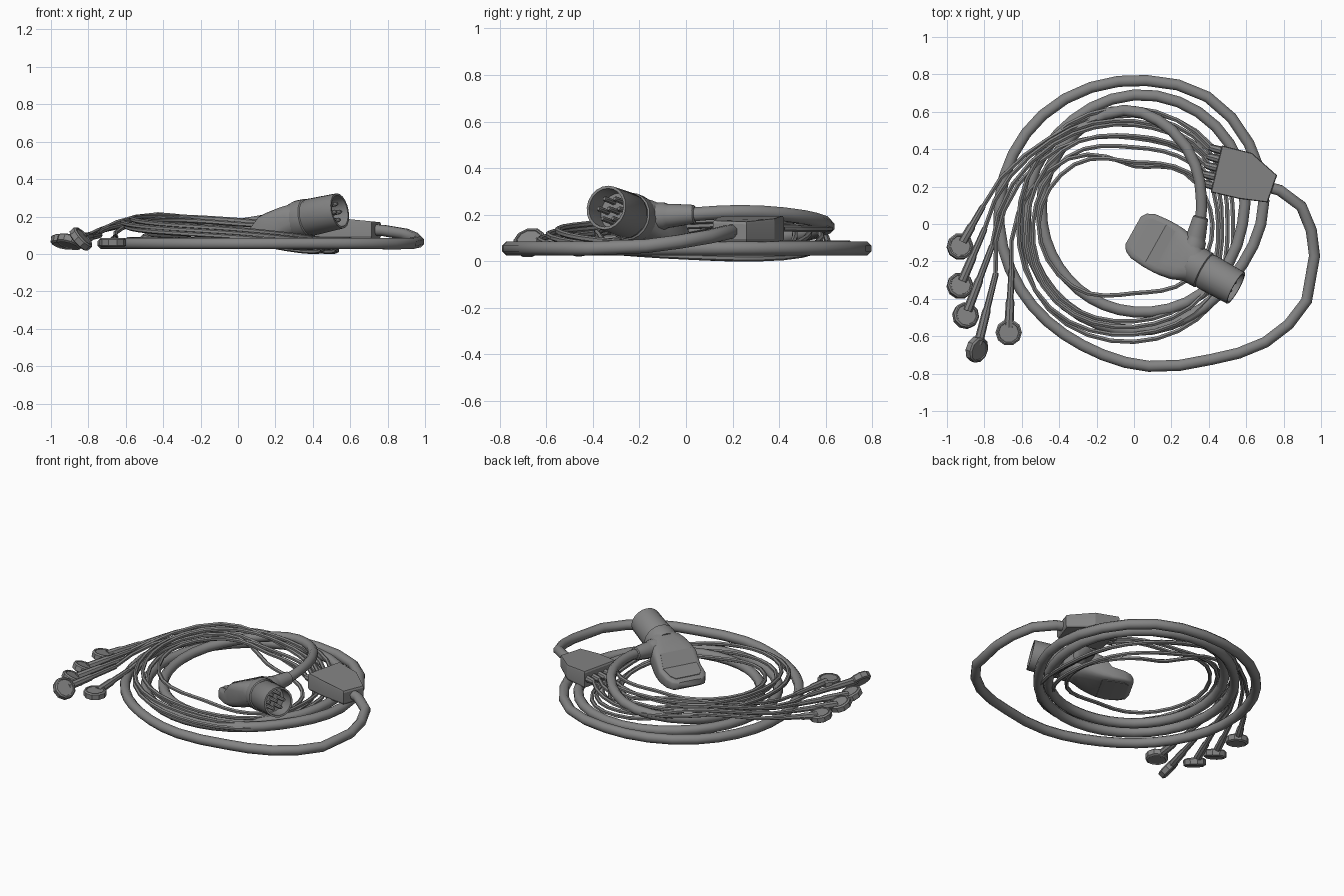
import bpy, bmesh, math
from mathutils import Vector

cube = bpy.data.objects.get("Cube")
if cube:
    bpy.data.objects.remove(cube)

grey = bpy.data.materials.new("cable grey")
grey.use_nodes = True
COLOUR = (0.23, 0.23, 0.23, 1)
grey.diffuse_color = COLOUR
grey.node_tree.nodes["Principled BSDF"].inputs["Base Color"].default_value = COLOUR


def finish(bm, name, angle=35):
    bmesh.ops.recalc_face_normals(bm, faces=bm.faces)
    mesh = bpy.data.meshes.new(name)
    bm.to_mesh(mesh)
    bm.free()
    mesh.materials.append(grey)
    obj = bpy.data.objects.new(name, mesh)
    bpy.context.collection.objects.link(obj)
    bpy.ops.object.select_all(action='DESELECT')
    obj.select_set(True)
    bpy.context.view_layer.objects.active = obj
    bpy.ops.object.shade_smooth_by_angle(angle=math.radians(angle))


def loft(name, rings, angle=35):
    """Skin a list of equal rings of points and cap both ends."""
    bm = bmesh.new()
    loops = [[bm.verts.new(p) for p in ring] for ring in rings]
    n = len(loops[0])
    for a, b in zip(loops, loops[1:]):
        for i in range(n):
            j = (i + 1) % n
            bm.faces.new((a[i], a[j], b[j], b[i]))
    bm.faces.new(loops[0])
    bm.faces.new(loops[-1])
    finish(bm, name, angle)


def turned(name, origin, axis, profile, sides):
    """Lathe (distance, radius) pairs about an axis."""
    rot = Vector(axis).to_track_quat('Z', 'Y')
    rings = []
    for d, r in profile:
        rings.append([Vector(origin) + rot @ Vector((r * math.cos(a), r * math.sin(a), d))
                      for a in (math.tau * i / sides for i in range(sides))])
    loft(name, rings)


def tube(name, points, radius, sides):
    """Sweep a round section along points, keeping it upright."""
    rings = []
    for i, p in enumerate(points):
        t = (points[min(i + 1, len(points) - 1)] - points[max(i - 1, 0)]).normalized()
        side = t.cross(Vector((0, 0, 1))).normalized()
        up = side.cross(t)
        rings.append([p + radius * (side * math.cos(a) + up * math.sin(a))
                      for a in (math.tau * (k + 0.5) / sides for k in range(sides))])
    loft(name, rings, 50)


def coil(keys, step):
    """Smooth path through (angle in degrees, radius, height) keys."""
    pts = []
    last = len(keys) - 1
    for i in range(last):
        k0, k1, k2, k3 = (keys[max(0, min(last, i + o))] for o in (-1, 0, 1, 2))
        span = k2[0] - k1[0]
        count = max(1, round(abs(span) / step))

        def slope(a, b, c):
            return (b[c] - a[c]) / (b[0] - a[0]) * span
        for s in range(count + (i == last - 1)):
            t = s / count
            vals = []
            for c in (1, 2):
                m1, m2 = slope(k0, k2, c), slope(k1, k3, c)
                vals.append((2*t**3 - 3*t*t + 1) * k1[c] + (t**3 - 2*t*t + t) * m1
                            + (3*t*t - 2*t**3) * k2[c] + (t**3 - t*t) * m2)
            a = math.radians(k1[0] + span * t)
            pts.append(Vector((vals[0] * math.cos(a), vals[0] * math.sin(a), vals[1])))
    return pts


def polar(x, y, z, turns=0):
    return (math.degrees(math.atan2(y, x)) % 360 + 360 * turns, math.hypot(x, y), z)


# Thick main cable, wound clockwise from the junction box to the plug
main = [(16.5, .72, .13), (13, .8, .125), (6, .9, .105), (-10, .98, .065), (-24, 1.01, .055),
        (-42, .945, .055), (-60, .835, .055), (-84, .765, .055), (-113, .705, .055),
        (-150, .7, .055), (-190, .73, .055), (-230, .76, .055), (-275, .77, .055),
        (-300, .785, .055), (-325, .75, .055), (-350, .705, .055), (-390, .6, .055),
        (-450, .57, .055), (-540, .58, .06), (-590, .63, .06), (-630, .69, .06),
        (-660, .69, .06), (-690, .65, .06), (-720, .58, .06), (-765, .52, .06),
        (-810, .47, .06), (-860, .46, .06), (-900, .49, .07), (-945, .56, .1),
        (-985, .61, .15), (-1012, .54, .19), (-1036, .455, .21), (-1057, .39, .21),
        (-1077, .355, .2)]
tube("main_cable", coil(main, 10), .032, 8)

# Junction box with a slightly bevelled top and a falling cable end
outline = [(.47, .42), (.63, .38), (.765, .26), (.715, .115), (.56, .135), (.41, .17)]
mid = Vector((.59, .26))
rings = []
for shrink, base, drop in ((.96, .083, 0), (1, .095, 0), (1, .184, .025), (.97, .195, .025)):
    ring = []
    for x, y in outline:
        p = mid + (Vector((x, y)) - mid) * shrink
        ring.append((p.x, p.y, base - drop * max(0, (x - .5) / .26)))
    rings.append(ring)
loft("junction_box", rings, 20)

# Five sensor leads: first top, left, bottom, right and second top radius
leads = [
    ((.62, .60, .63, .53, .61), (-.93, -.12, .07), (-.81, .09, .1), (.1, .15, 1)),
    ((.55, .62, .59, .50, .58), (-.93, -.33, .065), (-.80, -.03, .1), (.2, .3, 1)),
    ((.47, .57, .55, .47, .53), (-.90, -.49, .065), (-.76, -.12, .1), (.3, .3, 1)),
    ((.41, .54, .52, .45, .46), (-.84, -.67, .08), (-.74, -.27, .1), (.7, -.25, .65)),
    ((.33, .51, .37, .42, .31), (-.67, -.58, .06), (-.655, -.25, .09), (0, 0, 1)),
]
for i, (radii, pod, neck, normal) in enumerate(leads):
    top, left, bottom, right, top2 = radii
    start = Vector((.46 - .012 * i, .395 - .047 * i, .14))
    out = Vector((-.97, .25, 0))
    turned(f"lead_relief_{i + 1}", start - out * .03, out, [(0, .022), (.07, .02), (.09, .014)], 8)
    a, r, z = polar(*(start + out * .05))
    lift = .02 * (i % 3)
    keys = [(a, r, z), (90, top, .14 + lift), (135, (top + left) / 2 + .03, .16 + lift),
            (180, left, .15 + lift), (225, (left + bottom) / 2 + .03, .12 + lift),
            (270, bottom, .09 + lift), (315, (bottom + right) / 2 + .02, .05 + lift),
            (360, right, .02 + lift), (405, (right + top2) / 2 + .02, .017 + lift),
            (450, top2, .08 + lift), (495, (top2 + .68) / 2, .17 + lift)]
    keys.append(polar(*neck, 1))
    tube(f"lead_wire_{i + 1}", coil(keys, 12), .013, 6)
    # Moulded neck and round snap pod with a recessed face
    run = Vector(pod) - Vector(neck)
    length = run.length
    turned(f"pod_neck_{i + 1}", neck, run,
           [(-.01, .013), (0, .016), (length * .45, .018), (length * .5, .023), (length - .03, .025)], 8)
    turned(f"sensor_pod_{i + 1}", Vector(pod), normal,
           [(-.02, .052), (-.024, .058), (-.016, .071), (.016, .071), (.024, .062), (.024, .055),
            (.019, .053)], 10)

# Plug body: rounded sections from the flat grip to the round barrel
start, yaw = Vector((-.005, -.035, 0)), -.51
along = Vector((math.cos(yaw), math.sin(yaw), 0))
across = Vector((-along.y, along.x, 0))


def section(s, half, low, high, power, sides=20):
    ring = []
    for k in range(sides):
        a = math.tau * (k + .5) / sides
        c, d = math.cos(a), math.sin(a)
        u = math.copysign(abs(c) ** (2 / power), c) * half
        v = math.copysign(abs(d) ** (2 / power), d) * (high - low) / 2
        ring.append(start + along * s + across * u + Vector((0, 0, (low + high) / 2 + v)))
    return ring


body = [(0, .085, .05, .09, 5), (.02, .115, .035, .1, 6), (.06, .135, .033, .112, 6),
        (.14, .143, .035, .13, 6), (.2, .143, .042, .205, 6), (.24, .14, .052, .225, 5),
        (.3, .13, .07, .25, 4), (.345, .112, .085, .268, 3), (.385, .1, .088, .278, 2)]
loft("plug_body", [section(*b) for b in body], 40)

# Raised grip panel following the sloping top, and a flat one underneath
grip = [(.03, .08), (.06, .105), (.14, .115), (.2, .105)]
for name, heights, rise in (("grip_panel", (.103, .112, .13, .205), .004),
                            ("under_panel", (.035, .033, .035, .042), -.004)):
    loft(name, [[start + along * s + across * w * e + Vector((0, 0, h + o))
                 for e, o in ((-1, 0), (1, 0), (1, rise), (-1, rise))]
                for (s, w), h in zip(grip, heights)], 30)

# Barrel: open socket with a collar groove
axis = Vector((along.x, along.y, .19)).normalized()
origin = start + along * .35 + Vector((0, 0, .177))
turned("plug_barrel", origin, axis,
       [(0, .095), (.03, .104), (.085, .104), (.09, .097), (.098, .097), (.103, .1),
        (.285, .096), (.285, .084), (.18, .084)], 20)

# Contact pins inside the socket
rot = axis.to_track_quat('Z', 'Y')
pin = [(0, .012), (.085, .012), (.095, .007)]
for k in range(6):
    a = math.tau * k / 6
    offset = rot @ Vector((.05 * math.cos(a), .05 * math.sin(a), .17))
    turned(f"contact_pin_{k + 1}", origin + offset, axis, pin, 8)
turned("centre_pin", origin + axis * .17, axis, pin, 8)

# Side neck where the cable enters the plug
turned("plug_cable_neck", (.31, -.16, .19), (.045, .19, .012),
       [(0, .06), (.07, .06), (.085, .052), (.1, .052), (.2, .041), (.205, .034)], 14)
